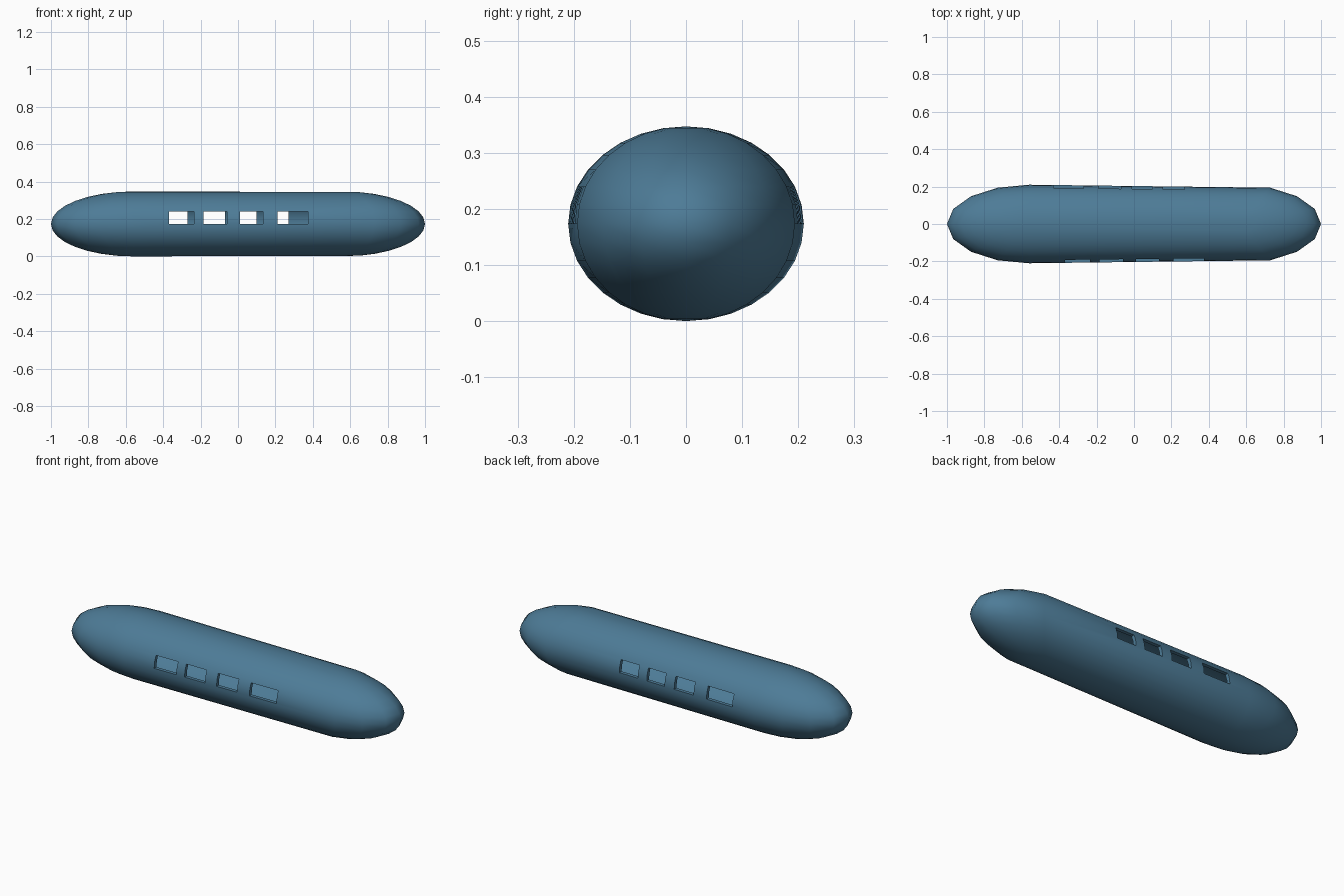
import bpy, bmesh, math
from mathutils import Vector, Matrix

if "Cube" in bpy.data.objects:
    bpy.data.objects.remove(bpy.data.objects["Cube"])

CAP, HALF_W, HALF_H = 0.44, 0.21, 0.1735
STRETCH = 0.56
REVEAL = 0.02
WINDOWS = {
    -1: [(-0.37, -0.235), (-0.185, -0.06), (0.01, 0.135), (0.21, 0.375)],   # front side
    1: [(-0.43, -0.27), (-0.19, -0.07), (-0.01, 0.10), (0.155, 0.27)],      # back side
}

# Hull: ellipsoid whose right half is pulled out along x
bm = bmesh.new()
bmesh.ops.create_uvsphere(bm, u_segments=16, v_segments=16, radius=1.0,
                          matrix=Matrix.Diagonal((CAP, HALF_W, HALF_H, 1)))
for v in bm.verts:
    v.co.x += STRETCH if v.co.x > 0.01 else -STRETCH
    v.co.z += HALF_H


def side_band(side):
    """Faces of the two side rows just above the middle, between the caps."""
    found = []
    for f in bm.faces:
        c = f.calc_center_median()
        xs = [v.co.x for v in f.verts]
        top = HALF_H + HALF_H * math.sin(math.radians(22.5))
        if (c.y * side > 0.1 and HALF_H < c.z < top
                and min(xs) > -STRETCH - 0.01 and max(xs) < 0.74
                and all(v.co.y * side > 0.16 for v in f.verts)):
            found.append(f)
    return found


# Windows: cut the bands, remove the panes, give each opening a short reveal
for side, spans in WINDOWS.items():
    for x in [x for span in spans for x in span]:
        faces = side_band(side)
        edges = list({e for f in faces for e in f.edges})
        verts = list({v for f in faces for v in f.verts})
        bmesh.ops.bisect_plane(bm, geom=verts + edges + faces, dist=1e-5,
                               plane_co=Vector((x, 0, 0)), plane_no=Vector((1, 0, 0)))
    panes = [f for f in side_band(side)
             if any(a < f.calc_center_median().x < b for a, b in spans)]
    bmesh.ops.delete(bm, geom=panes, context='FACES')
    rim = [e for e in bm.edges if e.is_boundary
           and all(v.co.y * side > 0 for v in e.verts)]
    new = bmesh.ops.extrude_edge_only(bm, edges=rim)["geom"]
    for v in new:
        if isinstance(v, bmesh.types.BMVert):
            v.co.y -= side * REVEAL

bmesh.ops.recalc_face_normals(bm, faces=bm.faces[:])
mesh = bpy.data.meshes.new("hull")
bm.to_mesh(mesh)
bm.free()

hull = bpy.data.objects.new("hull", mesh)
bpy.context.collection.objects.link(hull)
paint = bpy.data.materials.new("hull_blue")
paint.diffuse_color = (0.075, 0.2, 0.31, 1)
paint.use_nodes = True
paint.node_tree.nodes["Principled BSDF"].inputs["Base Color"].default_value = paint.diffuse_color
mesh.materials.append(paint)

bpy.context.view_layer.objects.active = hull
hull.select_set(True)
bpy.ops.object.shade_smooth_by_angle(angle=math.radians(50))
